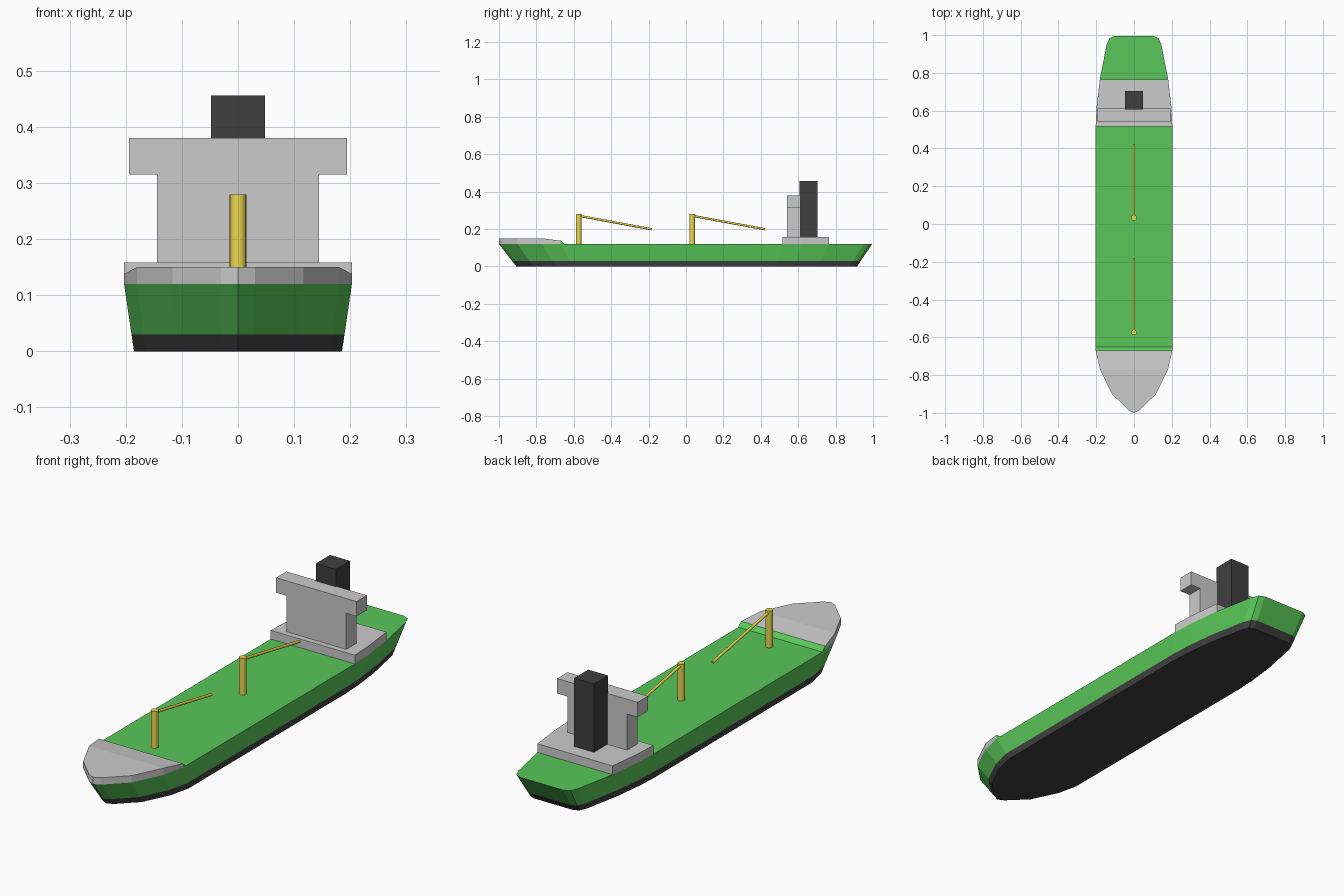
import bpy, bmesh, math
from mathutils import Vector

if "Cube" in bpy.data.objects:
    bpy.data.objects.remove(bpy.data.objects["Cube"])


def material(name, rgb):
    m = bpy.data.materials.new(name)
    m.diffuse_color = (*rgb, 1)
    m.use_nodes = True
    m.node_tree.nodes["Principled BSDF"].inputs["Base Color"].default_value = m.diffuse_color
    return m


GREEN = material("green_paint", (0.1, 0.575, 0.1))
BLACK = material("black_paint", (0.05, 0.05, 0.05))
YELLOW = material("yellow_paint", (0.85, 0.68, 0.08))


def finish(bm, name, mats=()):
    bmesh.ops.remove_doubles(bm, verts=bm.verts, dist=1e-5)
    bmesh.ops.recalc_face_normals(bm, faces=bm.faces)
    me = bpy.data.meshes.new(name)
    bm.to_mesh(me)
    bm.free()
    ob = bpy.data.objects.new(name, me)
    bpy.context.collection.objects.link(ob)
    for m in mats:
        me.materials.append(m)
    return ob


def loft(name, rings, mats=()):
    """Skin a stack of closed rings and cap both ends."""
    bm = bmesh.new()
    rows = [[bm.verts.new(p) for p in r] for r in rings]
    n = len(rows[0])
    for a, b in zip(rows, rows[1:]):
        for i in range(n):
            j = (i + 1) % n
            bm.faces.new((a[i], a[j], b[j], b[i]))
    bm.faces.new(rows[0])
    bm.faces.new(rows[-1])
    return finish(bm, name, mats)


def box(name, x, y, z, mats=()):
    ring = [(-x, y[0]), (x, y[0]), (x, y[1]), (-x, y[1])]
    return loft(name, [[(px, py, h) for px, py in ring] for h in z], mats)


def rod(name, start, end, radius, sides):
    a, b = Vector(start), Vector(end)
    turn = (b - a).to_track_quat('Z', 'Y')
    ring = [turn @ Vector((radius * math.cos(t), radius * math.sin(t), 0))
            for t in (2 * math.pi * i / sides for i in range(sides))]
    ob = loft(name, [[p + a for p in ring], [p + b for p in ring]], [YELLOW])
    for f in ob.data.polygons:
        f.use_smooth = len(f.vertices) == 4
    ob.data.set_sharp_from_angle(angle=math.radians(40))
    return ob


# Deck edge, bow to stern, starboard half
bow = [(0.03, -0.985), (0.117, -0.9), (0.18, -0.77), (0.203, -0.67)]
stern = [(0.203, 0.515), (0.198, 0.62), (0.181, 0.765), (0.145, 0.95),
         (0.13, 0.983), (0.105, 0.995)]


def mirrored(half):
    return half + [(-x, y) for x, y in reversed(half)]


deck = [(0, -1.0)] + mirrored(bow + stern)


def hull_ring(z):
    s = 0.913 + 0.087 * z / 0.12
    return [(x * s, y * s + 0.006 * (1 - z / 0.12), z) for x, y in deck]


# Hull: black bottom, green upper sides and deck
loft("lower_hull", [hull_ring(0), hull_ring(0.03)], [BLACK])
loft("upper_hull", [hull_ring(0.03), hull_ring(0.12)], [GREEN])

# Raised bow deck, with a green ramp at its rear edge
stations = list(zip([(0, -1.0)] + bow, [0.15] * 4 + [0.138])) + [((0.203, -0.65), 0.1201)]
bm = bmesh.new()
prev = None
for (x, y), h in stations:
    cur = [bm.verts.new(p) for p in ((-x, y, 0.12), (-x, y, h), (x, y, h), (x, y, 0.12))]
    if prev:
        for i in range(4):
            j = (i + 1) % 4
            f = bm.faces.new((prev[i], prev[j], cur[j], cur[i]))
            if y > -0.66:
                f.material_index = 1
    prev = cur
bm.faces.new(prev).material_index = 1
bmesh.ops.remove_doubles(bm, verts=bm.verts, dist=1e-5)
bmesh.ops.dissolve_limit(bm, angle_limit=0.01, verts=bm.verts, edges=bm.edges,
                         delimit={'MATERIAL'})
GREY = material("grey_paint", (0.8, 0.8, 0.8))
finish(bm, "bow_deck", [GREY, GREEN])

# Deckhouse base follows the deck edge
base = mirrored(stern[:3])
loft("deckhouse_base", [[(x, y, z) for x, y in base] for z in (0.12, 0.158)])

# Bridge tower with wings: T profile extruded along y
tee = mirrored([(0.144, 0.158), (0.144, 0.315), (0.194, 0.315), (0.194, 0.38)])
loft("bridge_tower", [[(x, y, z) for x, z in tee] for y in (0.54, 0.611)])

# Funnel
box("funnel", 0.048, (0.606, 0.703), (0.158, 0.456), [BLACK])

# Two cargo cranes
for k, y in enumerate((-0.574, 0.033)):
    rod(f"crane_mast_{k + 1}", (0, y, 0.12), (0, y, 0.28), 0.015, 16)
    rod(f"crane_boom_{k + 1}", (0, y, 0.271), (0, y + 0.39, 0.199), 0.006, 12)
